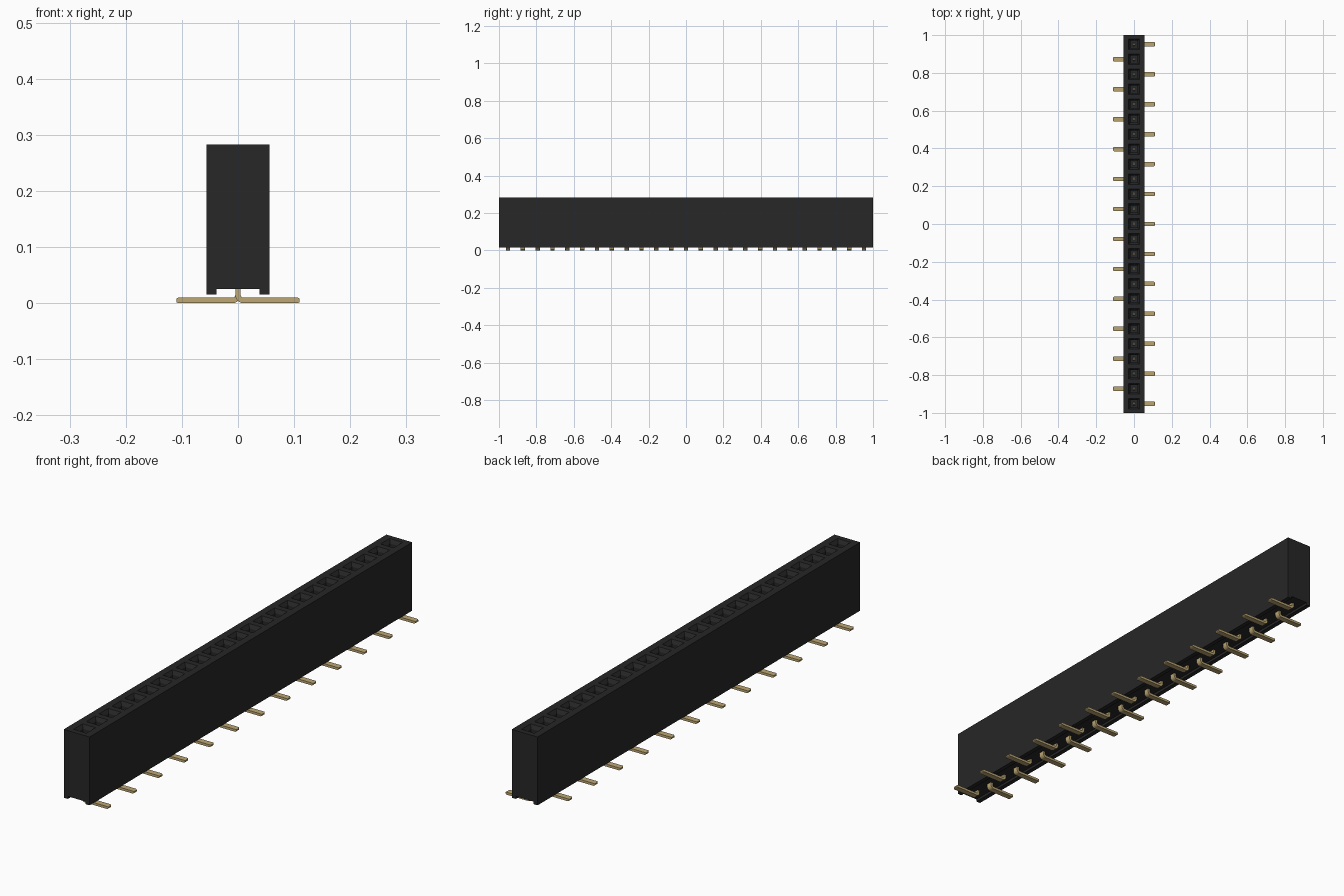
import bpy
import bmesh
import math
from mathutils import Vector

if "Cube" in bpy.data.objects:
    bpy.data.objects.remove(bpy.data.objects["Cube"], do_unlink=True)

COUNT = 25
PITCH = 0.0793
TOP = 0.283


def material(name, rgb):
    mat = bpy.data.materials.new(name)
    mat.use_nodes = True
    mat.diffuse_color = (*rgb, 1)
    bsdf = mat.node_tree.nodes["Principled BSDF"]
    bsdf.inputs["Base Color"].default_value = (*rgb, 1)
    bsdf.inputs["Roughness"].default_value = 0.6
    return mat


black = material("black plastic", (0.02, 0.02, 0.02))
gold = material("gold plating", (0.50, 0.38, 0.17))


def finish(bm, name, mat):
    bmesh.ops.recalc_face_normals(bm, faces=bm.faces)
    mesh = bpy.data.meshes.new(name)
    bm.to_mesh(mesh)
    bm.free()
    mesh.materials.append(mat)
    obj = bpy.data.objects.new(name, mesh)
    bpy.context.collection.objects.link(obj)
    return obj


def pin_y(i):
    return (i - (COUNT - 1) / 2) * PITCH


# Housing: channelled profile swept through one section per socket
profile = [(-0.056, 0.015), (-0.038, 0.015), (-0.038, 0.025), (0.038, 0.025),
           (0.038, 0.015), (0.056, 0.015), (0.056, TOP), (-0.056, TOP)]
stations = [-1] + [pin_y(i) + PITCH / 2 for i in range(COUNT - 1)] + [1]
bm = bmesh.new()
rings = [[bm.verts.new((x, y, z)) for x, z in profile] for y in stations]
sockets = []
n = len(profile)
for a, b in zip(rings, rings[1:]):
    for k in range(n):
        m = (k + 1) % n
        face = bm.faces.new((a[k], a[m], b[m], b[k]))
        if k == 6:
            sockets.append(face)
bm.faces.new(rings[0])
bm.faces.new(rings[-1])

# Sockets: square mouth, tapered lead-in, straight shaft
for i, face in enumerate(sockets):
    mid_y = face.calc_center_median().y
    for half, z in ((0.028, TOP), (0.019, TOP - 0.014), (0.019, 0.10)):
        face = bmesh.ops.extrude_discrete_faces(bm, faces=[face])["faces"][0]
        for v in face.verts:
            sx = math.copysign(half, v.co.x)
            sy = math.copysign(half, v.co.y - mid_y)
            v.co = Vector((sx, pin_y(i) + sy, z))
        mid_y = pin_y(i)
finish(bm, "housing", black)

# Pin side outline: upright stem, rounded bend, flat foot with a clipped tip
T = 0.0048
STEM_TOP = 0.19


def arc(cx, cz, r, start, end, steps=5):
    return [(cx + r * math.cos(math.radians(start + (end - start) * s / steps)),
             cz + r * math.sin(math.radians(start + (end - start) * s / steps)))
            for s in range(steps + 1)]


bend = arc(0.0098, 0.0146, 0.0146, 180, 270)
inner = arc(0.0098, 0.0146, 0.005, 270, 180)
HALF_W = 0.0115


def make_pin(name, y, side):
    bm = bmesh.new()
    outline = ([(-T, STEM_TOP)] + bend + [(0.107, 0), (0.11, 0.002), (0.11, 0.0076),
               (0.107, 0.0096)] + inner + [(T, STEM_TOP)])
    sides = []
    for s in (-1, 1):
        # narrow the stem top and foot tip slightly
        sides.append([bm.verts.new((side * x, y + s * (
            0.005 if z > 0.1 else 0.0085 if x > 0.109 else HALF_W), z))
            for x, z in outline])
    a, b = sides
    for k in range(len(outline)):
        m = (k + 1) % len(outline)
        bm.faces.new((a[k], a[m], b[m], b[k]))
    bm.faces.new(a)
    bm.faces.new(b)
    return finish(bm, name, gold)


# Pins: feet alternate left and right
for i in range(COUNT):
    side = 1 if i % 2 == 0 else -1
    make_pin(f"pin_{i + 1:02d}", pin_y(i), side)
